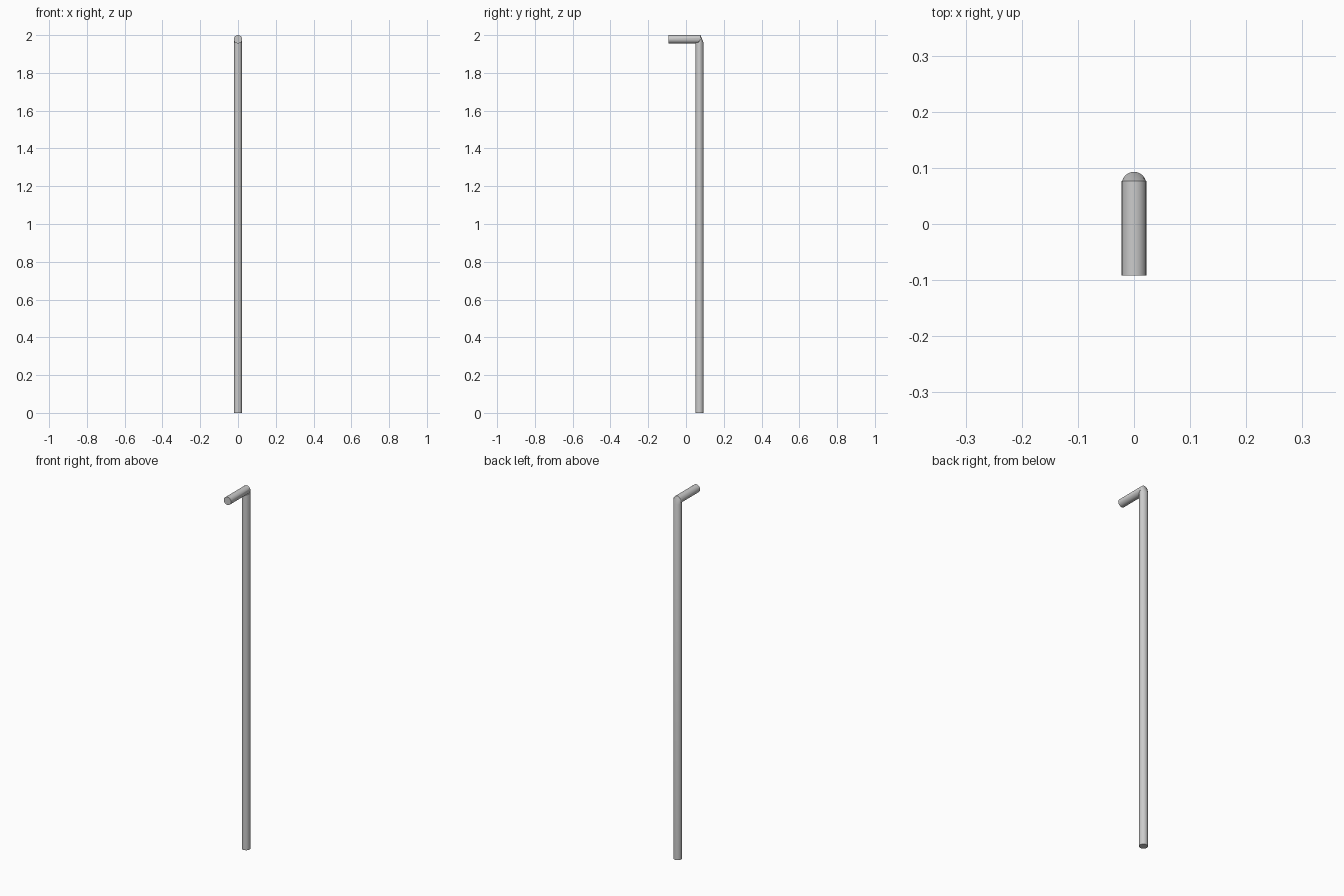
import bpy, bmesh
from math import cos, sin, pi, radians

if "Cube" in bpy.data.objects:
    bpy.data.objects.remove(bpy.data.objects["Cube"])

R, N = 0.022, 24
bm = bmesh.new()


def ring(center, upright):
    """Circle of vertices; upright rings face along y, flat rings along z."""
    verts = []
    for i in range(N):
        a = 2 * pi * i / N
        u, v = R * cos(a), R * sin(a)
        offset = (u, 0, v) if upright else (u, v, 0)
        verts.append(bm.verts.new([c + o for c, o in zip(center, offset)]))
    return verts


# arm tip, arm end at the elbow, post top, post foot
rings = [
    ring((0, -0.092, 1.978), True),
    ring((0, 0.077, 1.978), True),
    ring((0, 0.071, 1.960), False),
    ring((0, 0.071, 0.0), False),
]

# walls, with the elbow bridging the two tubes
for a, b in zip(rings, rings[1:]):
    for i in range(N):
        j = (i + 1) % N
        bm.faces.new((a[i], a[j], b[j], b[i]))

# end caps
bm.faces.new(rings[0])
bm.faces.new(rings[-1])
bmesh.ops.recalc_face_normals(bm, faces=bm.faces)

mesh = bpy.data.meshes.new("bent_pipe")
bm.to_mesh(mesh)
bm.free()
pipe = bpy.data.objects.new("bent_pipe", mesh)
bpy.context.collection.objects.link(pipe)

# smooth tube walls, sharp ends and elbow
bpy.context.view_layer.objects.active = pipe
pipe.select_set(True)
bpy.ops.object.shade_smooth_by_angle(angle=radians(30))
